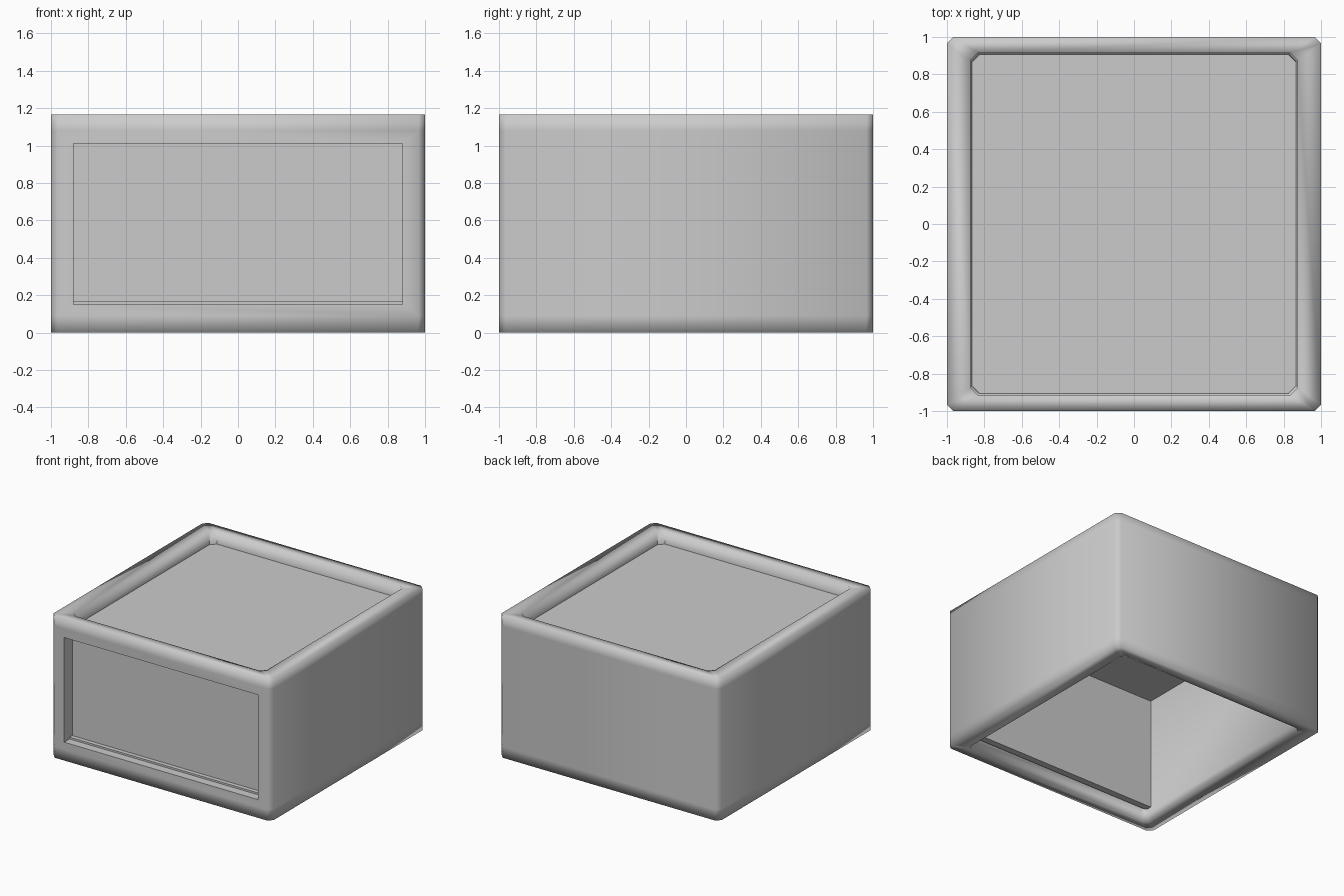
import bpy, bmesh
from math import radians

if "Cube" in bpy.data.objects:
    bpy.data.objects.remove(bpy.data.objects["Cube"])


def ring(bm, hx, hy, c, z):
    """Rectangle loop with clipped corners."""
    pts = [(hx, -hy + c), (hx, hy - c), (hx - c, hy), (-hx + c, hy),
           (-hx, hy - c), (-hx, -hy + c), (-hx + c, -hy), (hx - c, -hy)]
    return [bm.verts.new((x, y, z)) for x, y in pts]


def make_box(name, x, y0, y1, z0, z1):
    bm = bmesh.new()
    bmesh.ops.create_cube(bm, size=1)
    for v in bm.verts:
        v.co = (v.co.x * 2 * x, (y0 + y1) / 2 + v.co.y * (y1 - y0),
                (z0 + z1) / 2 + v.co.z * (z1 - z0))
    return to_object(bm, name)


def to_object(bm, name):
    bmesh.ops.recalc_face_normals(bm, faces=bm.faces)
    me = bpy.data.meshes.new(name)
    bm.to_mesh(me)
    bm.free()
    ob = bpy.data.objects.new(name, me)
    bpy.context.collection.objects.link(ob)
    return ob


# Shell: hollow underneath, raised rim around a sunken top
H = 1.165
bm = bmesh.new()
rings = [ring(bm, *r) for r in [
    (0.87, 0.91, 0.035, 1.02), (0.87, 0.91, 0.035, 0.07), (0.87, 0.91, 0.035, 0),
    (1, 1, 0.035, 0), (1, 1, 0.035, 0.09), (1, 1, 0.035, 1.08), (1, 1, 0.035, H),
    (0.875, 0.915, 0.04, H), (0.865, 0.905, 0.04, 1.065)]]
for a, b in zip(rings, rings[1:]):
    for i in range(8):
        j = (i + 1) % 8
        bm.faces.new((a[i], a[j], b[j], b[i]))
bm.faces.new(rings[0])
bm.faces.new(rings[-1])
shell = to_object(bm, "shell")

# Front opening
cutter = make_box("opening_cutter", 0.88, -1.2, -0.89, 0.15, 1.01)
cutter.hide_render = True
cutter.hide_viewport = False
mod = shell.modifiers.new("opening", 'BOOLEAN')
mod.operation = 'DIFFERENCE'
mod.solver = 'EXACT'
mod.object = cutter
bpy.context.view_layer.objects.active = shell
bpy.ops.object.modifier_apply(modifier=mod.name)
bpy.data.objects.remove(cutter)

# Soft shading over the rims, crisp edges elsewhere
bm = bmesh.new()
bm.from_mesh(shell.data)
for f in bm.faces:
    f.smooth = True
for e in bm.edges:
    zs = [v.co.z for v in e.verts]
    rim = min(zs) > 1.075 or max(zs) < 0.095
    e.smooth = rim or e.calc_face_angle(0) < radians(30)
bm.to_mesh(shell.data)
bm.free()

# Panel set behind the front opening
make_box("front_panel", 0.885, -0.895, -0.84, 0.10, 1.03)
# Thin sill strip along the bottom of the opening
make_box("sill_strip", 0.88, -0.93, -0.89, 0.14, 0.165)
